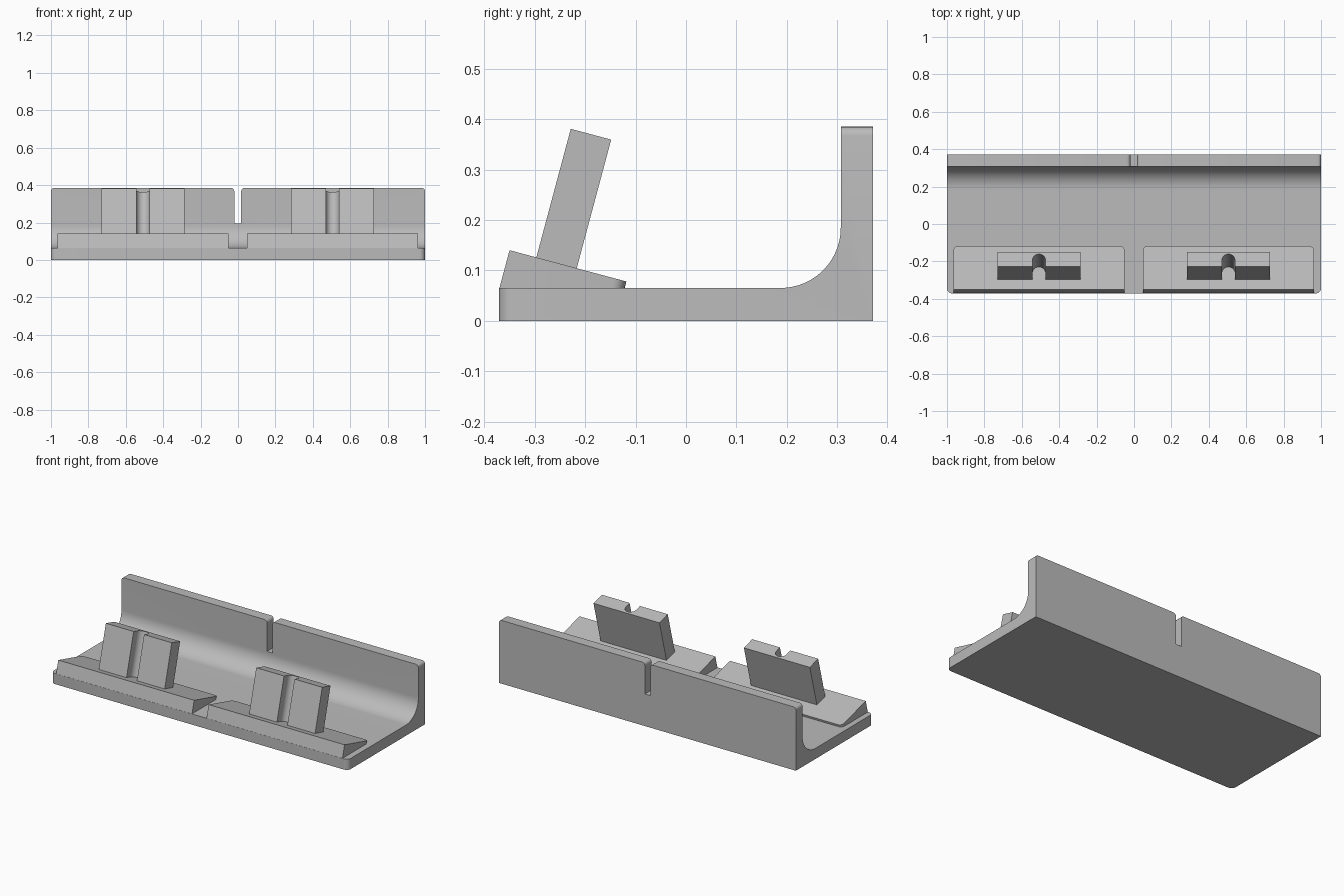
import bpy, bmesh
from math import sin, cos, pi, radians
from mathutils import Matrix, Vector

cube = bpy.data.objects.get("Cube")
if cube:
    bpy.data.objects.remove(cube, do_unlink=True)

grey = bpy.data.materials.new("plain grey")
grey.use_nodes = True
colour = (0.5, 0.5, 0.5, 1)
grey.diffuse_color = colour
grey.node_tree.nodes["Principled BSDF"].inputs["Base Color"].default_value = colour

TILT = radians(15)
FLOOR = 0.065      # top of the base plate
WALL_TOP = 0.385


def arc(cx, cy, r, start, end, steps=16):
    angles = [start + (end - start) * i / steps for i in range(steps + 1)]
    return [(cx + r * cos(a), cy + r * sin(a)) for a in angles]


def prism(points, direction):
    """Closed outline of 3D points, extruded along a vector."""
    bm = bmesh.new()
    face = bm.faces.new([bm.verts.new(p) for p in points])
    new = bmesh.ops.extrude_face_region(bm, geom=[face])["geom"]
    verts = [v for v in new if isinstance(v, bmesh.types.BMVert)]
    bmesh.ops.translate(bm, verts=verts, vec=Vector(direction))
    bmesh.ops.recalc_face_normals(bm, faces=bm.faces)
    return bm


def make_object(name, bm):
    mesh = bpy.data.meshes.new(name)
    bmesh.ops.recalc_face_normals(bm, faces=bm.faces)
    bm.to_mesh(mesh)
    bm.free()
    mesh.materials.append(grey)
    obj = bpy.data.objects.new(name, mesh)
    bpy.context.collection.objects.link(obj)
    return obj


def smooth(obj):
    bpy.ops.object.select_all(action='DESELECT')
    obj.select_set(True)
    bpy.context.view_layer.objects.active = obj
    bpy.ops.object.shade_smooth_by_angle(angle=radians(30))


# Base plate and back wall: one L-shaped profile with a coved inner corner
profile = [(-0.371, 0), (0.371, 0), (0.371, WALL_TOP), (0.307, WALL_TOP)]
profile += arc(0.187, FLOOR + 0.12, 0.12, 0, -pi / 2, 24) + [(-0.371, FLOOR)]
base = make_object("base_and_back_wall", prism([(-1, y, z) for y, z in profile], (2, 0, 0)))

# Slot through the middle of the wall
slot = [(-0.02, 0.25, 0.195), (0.017, 0.25, 0.195), (0.017, 0.25, 0.5), (-0.02, 0.25, 0.5)]
cutter = make_object("slot_cutter", prism(slot, (0, 0.2, 0)))
mod = base.modifiers.new("slot", 'BOOLEAN')
mod.object = cutter
mod.operation = 'DIFFERENCE'
mod.solver = 'EXACT'
bpy.context.view_layer.update()
cut_mesh = bpy.data.meshes.new_from_object(base.evaluated_get(bpy.context.evaluated_depsgraph_get()))
base.modifiers.clear()
base.data = cut_mesh
bpy.data.objects.remove(cutter, do_unlink=True)

# Round the top corners of the wall and the front corners of the plate
bm = bmesh.new()
bm.from_mesh(cut_mesh)


def edges_along(axis, test):
    return [e for e in bm.edges
            if abs((e.verts[0].co - e.verts[1].co).normalized()[axis]) > 0.99
            and all(test(v.co) for v in e.verts)]


top_corners = edges_along(1, lambda c: c.z > WALL_TOP - 0.001)
bmesh.ops.bevel(bm, geom=top_corners, offset=0.018, segments=5, profile=0.5, affect='EDGES')
front_corners = edges_along(2, lambda c: c.y < -0.37 and abs(c.x) > 0.999)
bmesh.ops.bevel(bm, geom=front_corners, offset=0.028, segments=6, profile=0.5, affect='EDGES')
bm.to_mesh(cut_mesh)
bm.free()
smooth(base)


# Tilted frame of the front stands: x across, u back down the slope, w up out of it
def tilted(cx):
    return Matrix.Translation((cx, -0.35, 0.14)) @ Matrix.Rotation(-TILT, 4, 'X')


for side, cx in (("right", -0.508), ("left", 0.505)):
    frame = tilted(cx)

    # Wedge foot: a tilted slab cut off level with the plate
    half, depth, r = 0.4575, 0.24, 0.025
    outline = [(-half, 0), (half, 0)]
    outline += arc(half - r, depth - r, r, 0, pi / 2, 6)
    outline += arc(r - half, depth - r, r, pi / 2, pi, 6)
    bm = prism([(x, u, -0.1) for x, u in outline], (0, 0, 0.1))
    bm.transform(frame)
    cut = bmesh.ops.bisect_plane(bm, geom=bm.verts[:] + bm.edges[:] + bm.faces[:],
                                 plane_co=(0, 0, FLOOR - 0.001), plane_no=(0, 0, 1),
                                 clear_inner=True)
    rim = [g for g in cut["geom_cut"] if isinstance(g, bmesh.types.BMEdge)]
    bmesh.ops.contextual_create(bm, geom=rim)
    smooth(make_object(side + "_wedge_foot", bm))

    # Upright block with a round-bottomed groove down its front
    half, front, back, g = 0.222, 0.055, 0.138, 0.035
    outline = [(-half, front), (-g, front)]
    outline += arc(0, front + 0.035, g, pi, 0, 16)
    outline += [(g, front), (half, front), (half, back), (-half, back)]
    bm = prism([(x, u, -0.004) for x, u in outline], (0, 0, 0.268))
    bm.transform(frame)
    smooth(make_object(side + "_grooved_upright", bm))
